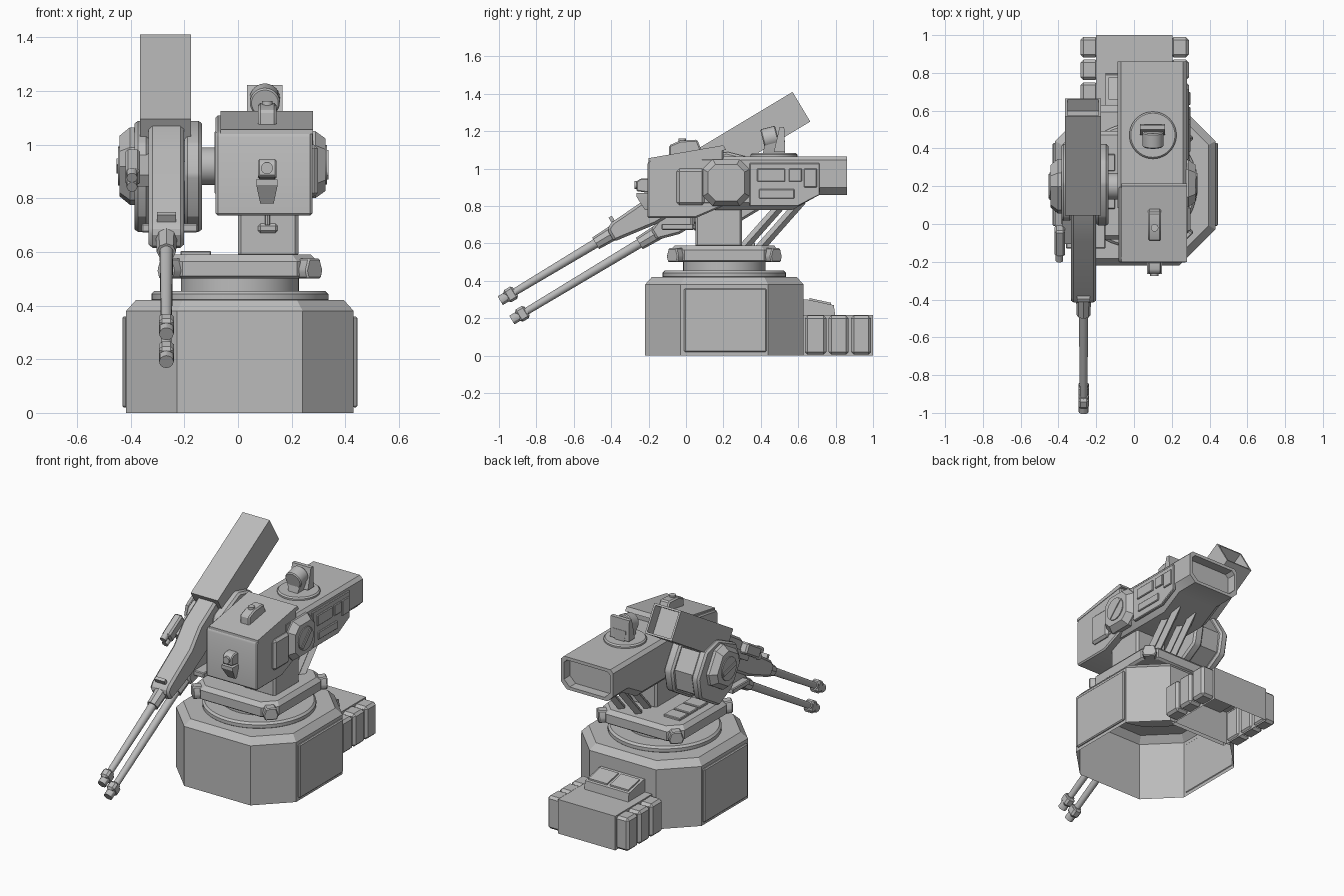
import bpy, bmesh, math
from mathutils import Matrix, Vector

grey = bpy.data.materials.new("plain_grey")
grey.diffuse_color = (0.5, 0.5, 0.5, 1)
I = Matrix.Identity(4)
CX, CY = 0.007, 0.205                                   # base axis
GUN = Matrix.Translation((0, 0.2, 0.92)) @ Matrix.Rotation(math.radians(31), 4, 'X')  # tilted gun frame
GX = -0.267                                             # gun centre line in x


def finish(bm, name, frame=I, bevel=0):
    bmesh.ops.recalc_face_normals(bm, faces=bm.faces)
    if bevel:
        es = [e for e in bm.edges if len(e.link_faces) == 2 and e.calc_face_angle() > 0.6]
        bmesh.ops.bevel(bm, geom=es, offset=bevel, segments=1, affect='EDGES', clamp_overlap=True)
    bm.transform(frame)
    me = bpy.data.meshes.new(name)
    bm.to_mesh(me)
    bm.free()
    me.materials.append(grey)
    me.polygons.foreach_set("use_smooth", [True] * len(me.polygons))
    me.set_sharp_from_angle(angle=math.radians(30))
    ob = bpy.data.objects.new(name, me)
    bpy.context.collection.objects.link(ob)
    return ob


def loft(name, rings, frame=I, bevel=0, first=True, last=True):
    """Skin a row of equal-count rings, with optional end caps."""
    bm = bmesh.new()
    vs = [[bm.verts.new(p) for p in r] for r in rings]
    n = len(rings[0])
    for a, b in zip(vs, vs[1:]):
        for i in range(n):
            bm.faces.new((a[i], a[(i + 1) % n], b[(i + 1) % n], b[i]))
    if first:
        bm.faces.new(vs[0])
    if last:
        bm.faces.new(vs[-1])
    return finish(bm, name, frame, bevel)


def prism(name, pts, x0, x1, frame=I, bevel=0):
    """Side profile of (y, z) points pushed along x."""
    return loft(name, [[(x, y, z) for y, z in pts] for x in (x0, x1)], frame, bevel)


def box(name, x, y, z, frame=I, bevel=0):
    return prism(name, [(y[0], z[0]), (y[1], z[0]), (y[1], z[1]), (y[0], z[1])], x[0], x[1], frame, bevel)


def cyl(name, p, q, r, r2=None, seg=24, frame=I, bevel=0):
    p, q = Vector(p), Vector(q)
    bm = bmesh.new()
    bmesh.ops.create_cone(bm, cap_ends=True, segments=seg, radius1=r, radius2=r if r2 is None else r2,
                          depth=(q - p).length)
    rot = (q - p).to_track_quat('Z', 'Y').to_matrix().to_4x4()
    bm.transform(Matrix.Translation((p + q) / 2) @ rot)
    return finish(bm, name, frame, bevel)


def octagon(h, c, k=None):
    """Square of half size h with corners cut by c."""
    f = h - c
    return [(h, -f), (h, f), (f, h), (-f, h), (-h, f), (-h, -f), (-f, -h), (f, -h)]


def plan(h, c, z):
    return [(CX + a, CY + b, z) for a, b in octagon(h, c)]


# base shell, open underneath
loft("base_shell", [plan(0.424, 0.19, 0), plan(0.424, 0.19, 0.38), plan(0.388, 0.175, 0.42)], first=False)
for s in (-1, 1):
    a, b = CX + s * 0.42, CX + s * 0.438
    box("base_side_plate", (min(a, b), max(a, b)), (-0.01, 0.43), (0.02, 0.36), bevel=0.006)

# rear extension with side fins and control panel
loft("rear_extension", [[(x, y, z) for x, y in ((-0.2, 0.6), (0.205, 0.6), (0.205, 1.0), (-0.2, 1.0))]
                        for z in (0, 0.218)], first=False)
for x in ((-0.283, -0.19), (0.195, 0.29)):
    for y0, y1 in ((0.635, 0.75), (0.762, 0.87), (0.882, 0.99)):
        box("rear_fin", x, (y0, y1), (0.005, 0.215), bevel=0.015)
prism("control_panel", [(0.62, 0.2), (0.62, 0.3), (0.65, 0.3), (0.79, 0.27), (0.8, 0.2)], -0.15, 0.16)
for x in (-0.135, 0.015):
    prism("control_tile", [(0.66, 0.29), (0.66, 0.308), (0.775, 0.283), (0.775, 0.265)], x, x + 0.13)

# slewing ring and turntable
cyl("slew_ring", (CX, CY, 0.41), (CX, CY, 0.455), 0.33, seg=48, bevel=0.012)
cyl("slew_hub", (CX, CY, 0.45), (CX, CY, 0.51), 0.22, seg=48)
loft("turntable", [plan(0.275, 0.07, 0.5), plan(0.288, 0.075, 0.51), plan(0.288, 0.075, 0.565), plan(0.265, 0.07, 0.59)])
for k in range(4):
    f = Matrix.Translation((CX, CY, 0)) @ Matrix.Rotation(math.pi / 4 + k * math.pi / 2, 4, 'Z')
    prism("corner_lug", [(-0.035, 0.5), (0.035, 0.5), (0.045, 0.53), (0.03, 0.575), (-0.03, 0.575), (-0.045, 0.53)],
          0.33, 0.395, f, 0.006)
for i in range(3):
    box("turntable_tile", (-0.215, -0.1), (0.08 + i * 0.1, 0.17 + i * 0.1), (0.58, 0.604), bevel=0.004)

# column with window and rear struts
box("column", (0.0, 0.225), (0.05, 0.3), (0.58, 0.82), bevel=0.012)
box("column_window", (0.075, 0.148), (0.038, 0.06), (0.67, 0.706), bevel=0.009)
cyl("column_rod", (0.11, 0.035, 0.7), (0.11, 0.035, 0.76), 0.01, seg=8)
for x in (0.05, 0.17):
    cyl("front_strut", (x, 0.3, 0.57), (x, 0.53, 0.83), 0.025, seg=4)
    cyl("rear_strut", (x, 0.39, 0.57), (x, 0.62, 0.83), 0.025, seg=4)

# sensor housing: rear body with recessed back end


def section(y, zb, g=0.0):
    zt = 1.065 - g
    a, b, zb = -0.088 + g, 0.28 - g, zb + g
    return [(a, y, zt - 0.02), (a + 0.02, y, zt), (b - 0.02, y, zt), (b, y, zt - 0.02),
            (b, y, zb + 0.04), (b - 0.04, y, zb), (a + 0.04, y, zb), (a, y, zb + 0.04)]


loft("housing_body", [section(0.085, 0.78), section(0.57, 0.78), section(0.71, 0.858), section(0.86, 0.858),
                      section(0.86, 0.858, 0.02), section(0.8, 0.858, 0.02)])
prism("housing_front", [(-0.205, 0.735), (-0.205, 1.035), (-0.19, 1.05), (0.2, 1.11), (0.2, 0.8), (0.05, 0.735)],
      -0.083, 0.277, bevel=0.008)
prism("housing_hood", [(-0.2, 1.04), (-0.2, 1.056), (0.2, 1.125), (0.215, 1.1)], -0.065, 0.28)
box("housing_cheek", (0.25, 0.298), (-0.05, 0.1), (0.805, 1.0), bevel=0.015)

# trunnion caps with ring and diagonal bar, one on the housing and one on the gun


def cap(f):
    loft("trunnion_cap", [[(x, a, b) for a, b in octagon(h, h * 0.42)]
                          for x, h in ((-0.02, 0.125), (0.02, 0.125), (0.058, 0.098))], f)
    cyl("trunnion_ring", (0.05, 0, 0), (0.064, 0, 0), 0.073, frame=f)
    box("trunnion_bar", (0.06, 0.069), (-0.065, 0.065), (-0.012, 0.012), f @ Matrix.Rotation(0.8, 4, 'X'))


cap(Matrix.Translation((0.268, 0.215, 0.925)))
cap(GUN @ Matrix.Translation((-0.383, 0, 0)) @ Matrix.Rotation(math.pi, 4, 'Z'))

# side access panel
prism("side_panel", [(0.34, 0.8), (0.34, 1.03), (0.715, 1.03), (0.715, 0.86), (0.6, 0.8)], 0.27, 0.291, bevel=0.004)
for y, z in (((0.38, 0.53), (0.93, 1.0)), ((0.55, 0.62), (0.93, 1.0)), ((0.63, 0.7), (0.9, 1.0)), ((0.39, 0.58), (0.84, 0.89))):
    box("side_panel_tile", (0.285, 0.299), y, z, bevel=0.004)

# front camera and hood camera
prism("front_camera_plate", [(-0.265, 0.88), (-0.265, 0.93), (-0.245, 0.947), (-0.2, 0.947), (-0.2, 0.87)], 0.075, 0.143, bevel=0.006)
cyl("front_camera_lens", (0.108, -0.262, 0.912), (0.108, -0.276, 0.912), 0.022, seg=16)
loft("front_camera_foot", [[(0.108 + s * w, y, z) for s, y in ((-1, -0.2), (1, -0.2), (1, d), (-1, d))]
                           for z, w, d in ((0.78, 0.025, -0.22), (0.85, 0.04, -0.265), (0.87, 0.04, -0.265))])
prism("hood_camera", [(-0.09, 1.06), (-0.09, 1.125), (-0.03, 1.15), (0.06, 1.155), (0.09, 1.08)], 0.075, 0.143, bevel=0.008)
cyl("hood_camera_lens", (0.109, -0.02, 1.14), (0.109, -0.02, 1.162), 0.02, seg=16)

# round search sensor on the roof
cyl("sensor_disc", (0.1, 0.47, 1.055), (0.1, 0.47, 1.083), 0.125, seg=40, bevel=0.008)
loft("sensor_foot", [[(0.1 + s * w, y, z) for s, y in ((-1, d), (1, d), (1, 0.53), (-1, 0.53))]
                     for z, w, d in ((1.075, 0.03, 0.41), (1.13, 0.045, 0.42), (1.15, 0.045, 0.44))])
cyl("sensor_head", (0.1, 0.41, 1.155), (0.1, 0.49, 1.175), 0.056, seg=24, bevel=0.006)
prism("sensor_shield", [(0.47, 1.09), (0.5, 1.222), (0.525, 1.222), (0.53, 1.09)], 0.033, 0.165)

# axle between housing and gun
cyl("gun_axle", (-0.15, 0.2, 0.92), (-0.06, 0.2, 0.92), 0.07)

# gun cradle
side = [(-0.2, -0.1), (-0.12, -0.22), (0.1, -0.22), (0.19, -0.12), (0.19, 0.05), (0.1, 0.14), (-0.1, 0.16), (-0.2, 0.08)]
for x in ((-0.2, -0.135), (-0.385, -0.33)):
    prism("cradle_cheek", side, x[0], x[1], GUN, 0.012)
prism("cradle_floor", [(-0.18, -0.1), (-0.11, -0.2), (0.09, -0.2), (0.17, -0.1), (0.17, 0.04), (-0.18, 0.04)], -0.36, -0.16, GUN)
box("cradle_step", (-0.36, -0.15), (-0.13, 0.04), (0.672, 0.705), bevel=0.005)

# ammunition box with recessed rear end
loft("ammunition_box", [[(x, s, n) for x, n in ((-0.365 + g, 0.045 + g), (-0.175 - g, 0.045 + g),
                                              (-0.175 - g, 0.23 - g), (-0.365 + g, 0.23 - g))]
                        for s, g in ((-0.043, 0), (0.569, 0), (0.569, 0.012), (0.5, 0.012))], GUN)

# receiver, side scope and sight
prism("receiver", [(-0.66, 0.035), (-0.66, 0.11), (-0.62, 0.13), (-0.36, 0.145), (-0.22, 0.195), (-0.02, 0.2),
                   (-0.02, 0.0), (-0.42, 0.0)], GX - 0.066, GX + 0.066, GUN, 0.014)
box("front_sight", (GX - 0.035, GX + 0.035), (-0.62, -0.6), (0.12, 0.16), GUN)
box("scope_body", (-0.42, -0.365), (-0.33, -0.17), (0.11, 0.18), GUN, 0.01)
box("scope_bracket", (-0.38, -0.32), (-0.28, -0.12), (0.08, 0.13), GUN)
for n in (0.125, 0.165):
    cyl("scope_lens", (-0.395, -0.36, n), (-0.395, -0.32, n), 0.02, seg=16, frame=GUN)

# twin barrels with sleeves and muzzles
for n, start in ((0.078, -0.65), (-0.043, -0.45)):
    def tube(name, s0, s1, r, r2=None, seg=20):
        cyl(name, (GX, s0, n), (GX, s1, n), r, r2, seg, GUN)
    tube("barrel", start, -1.3, 0.026, 0.019)
    tube("barrel_sleeve", start + 0.05, start - 0.1, 0.042, 0.036, 8)
    tube("muzzle", -1.25, -1.345, 0.027, seg=12)
    box("muzzle_collar", (GX - 0.028, GX + 0.028), (-1.31, -1.25), (n - 0.038, n + 0.038), GUN, 0.012)
prism("lower_shroud", [(-0.46, -0.075), (-0.46, -0.01), (-0.38, 0.02), (-0.15, 0.02), (-0.15, -0.11), (-0.34, -0.11)],
      GX - 0.048, GX + 0.048, GUN, 0.012)
